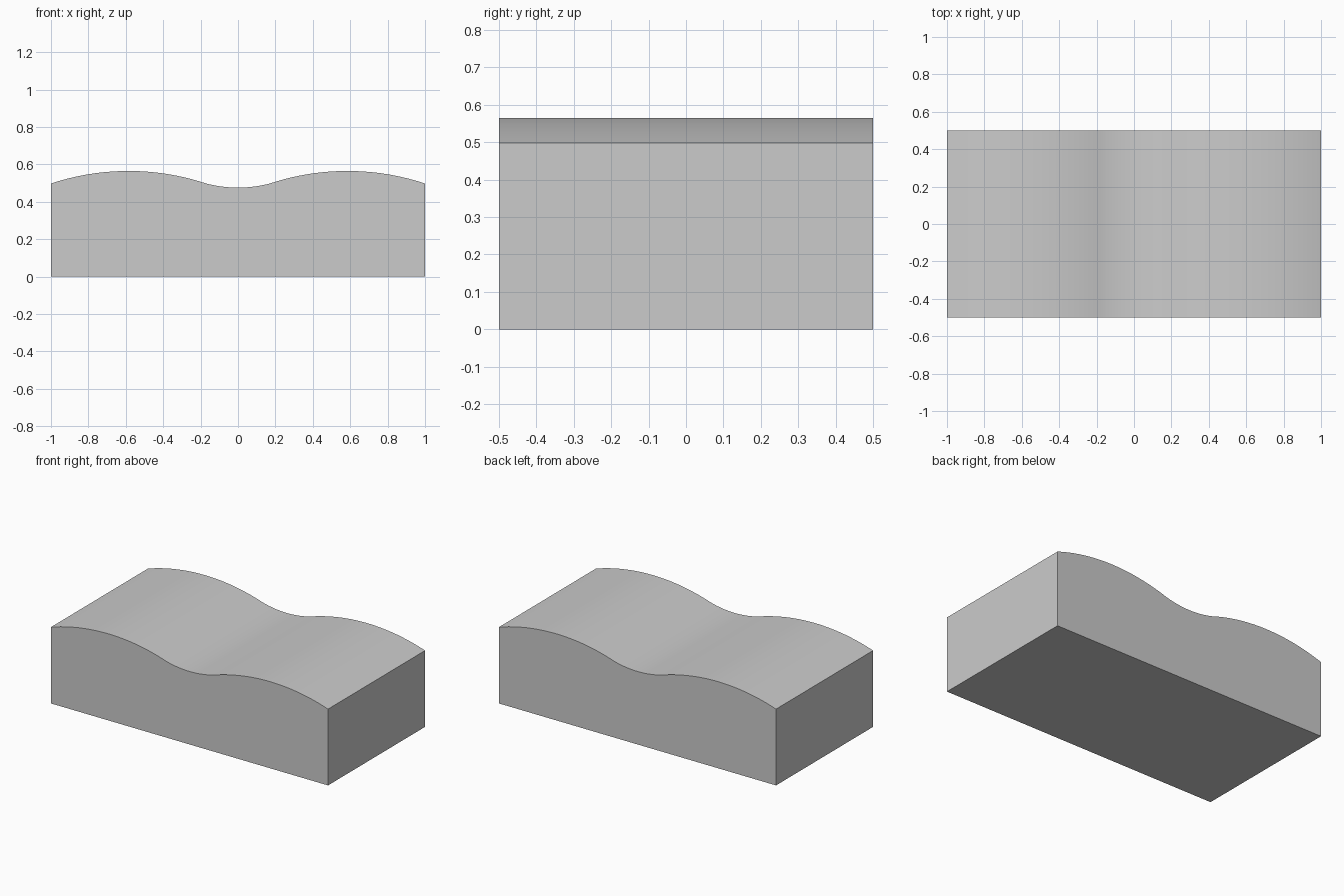
import bpy, bmesh, math

if "Cube" in bpy.data.objects:
    bpy.data.objects.remove(bpy.data.objects["Cube"])

# Profile: two raised arcs joined tangentially by a shallow central dip
HUMP_X, HUMP_TOP, HUMP_R = 0.585, 0.565, 1.318
DIP_Z, DIP_R = 0.476, 0.67
JOIN_X = HUMP_X * DIP_R / (HUMP_R + DIP_R)
HALF_DEPTH = 0.5


def height(x):
    x = abs(x)
    if x < JOIN_X:
        return DIP_Z + DIP_R - math.sqrt(DIP_R ** 2 - x ** 2)
    return HUMP_TOP - HUMP_R + math.sqrt(HUMP_R ** 2 - (x - HUMP_X) ** 2)


def spread(a, b, n):
    return [a + (b - a) * i / n for i in range(n)]


xs = spread(-1, -JOIN_X, 24) + spread(-JOIN_X, JOIN_X, 16) + spread(JOIN_X, 1, 24) + [1]
profile = [(-1, 0), (1, 0)] + [(x, height(x)) for x in reversed(xs)]

# Wavy block: front profile extruded from front to back
bm = bmesh.new()
front = bm.faces.new([bm.verts.new((x, -HALF_DEPTH, z)) for x, z in profile])
ext = bmesh.ops.extrude_face_region(bm, geom=[front], use_keep_orig=True)
moved = [g for g in ext["geom"] if isinstance(g, bmesh.types.BMVert)]
bmesh.ops.translate(bm, verts=moved, vec=(0, 2 * HALF_DEPTH, 0))
bmesh.ops.recalc_face_normals(bm, faces=bm.faces)
mesh = bpy.data.meshes.new("wavy_block")
bm.to_mesh(mesh)
bm.free()
block = bpy.data.objects.new("wavy_block", mesh)
bpy.context.collection.objects.link(block)

# Smooth wavy top with crisp block edges
bpy.context.view_layer.objects.active = block
block.select_set(True)
bpy.ops.object.shade_smooth_by_angle(angle=math.radians(30))
